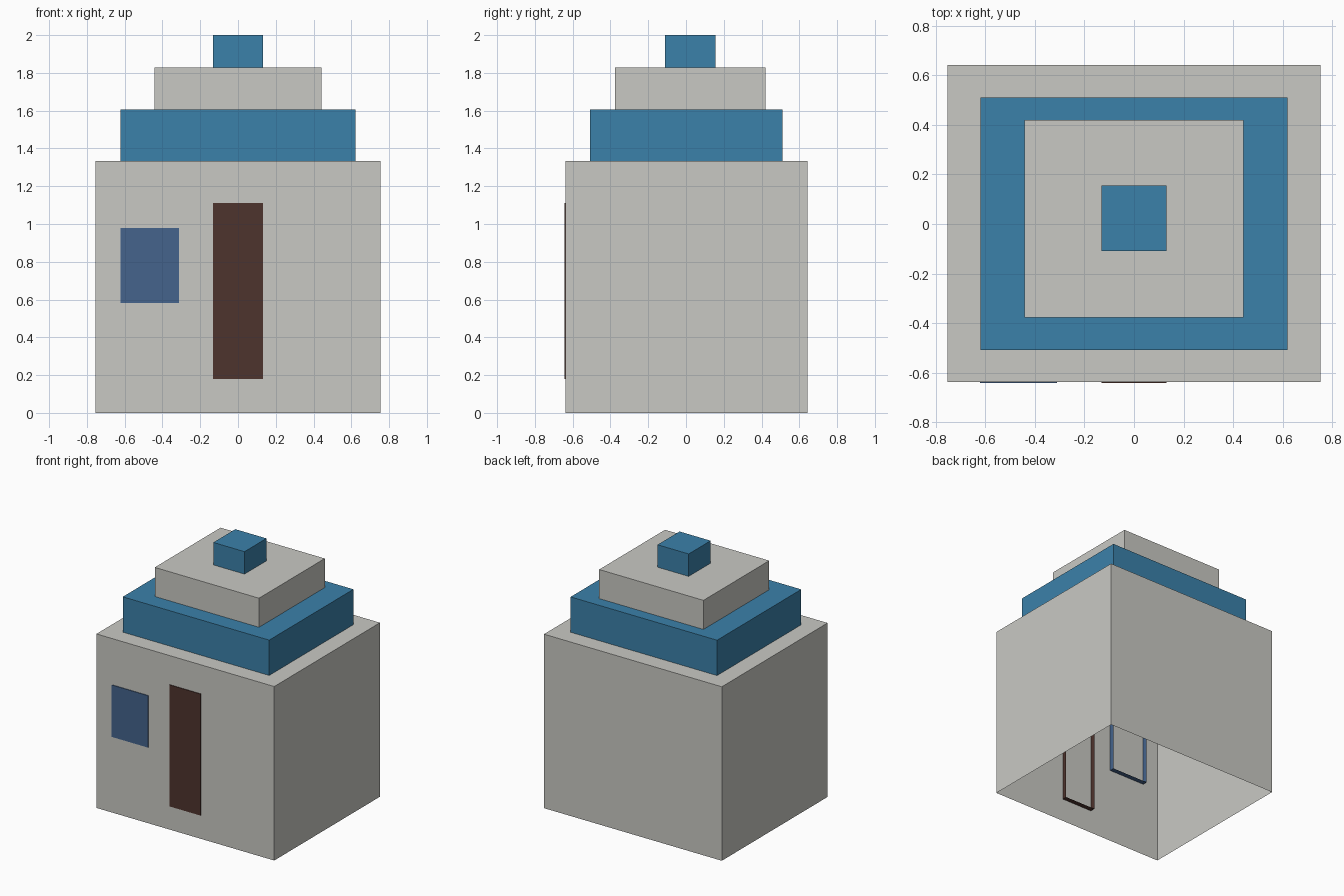
import bpy
import bmesh
from mathutils import Vector

if "Cube" in bpy.data.objects:
    bpy.data.objects.remove(bpy.data.objects["Cube"])


def material(name, rgb):
    m = bpy.data.materials.new(name)
    m.diffuse_color = (*rgb, 1.0)
    m.use_nodes = True
    m.node_tree.nodes["Principled BSDF"].inputs["Base Color"].default_value = m.diffuse_color
    return m


stone = material("pale_stone", (0.584, 0.584, 0.552))
blue = material("roof_blue", (0.044, 0.220, 0.402))
glass = material("window_blue", (0.058, 0.125, 0.262))
wood = material("dark_wood", (0.076, 0.033, 0.026))


def open_box(name, x, y, z, mat, open_side):
    """Box between the given ranges, without the face pointing to open_side."""
    bm = bmesh.new()
    bmesh.ops.create_cube(bm, size=1.0)
    for v in bm.verts:
        v.co = [(lo + hi) / 2 + c * (hi - lo) for c, (lo, hi) in zip(v.co, (x, y, z))]
    bm.normal_update()
    hidden = [f for f in bm.faces if f.normal.dot(Vector(open_side)) > 0.9]
    bmesh.ops.delete(bm, geom=hidden, context='FACES')
    mesh = bpy.data.meshes.new(name)
    bm.to_mesh(mesh)
    bm.free()
    mesh.materials.append(mat)
    obj = bpy.data.objects.new(name, mesh)
    bpy.context.collection.objects.link(obj)
    return obj


DOWN, BACK = (0, 0, -1), (0, 1, 0)

# House body and stepped roof, all open underneath
for name, half_x, y, z, mat in (
    ("house_body", 0.754, (-0.638, 0.643), (0.0, 1.334), stone),
    ("lower_roof_step", 0.621, (-0.509, 0.511), (1.334, 1.605), blue),
    ("upper_roof_step", 0.442, (-0.377, 0.420), (1.605, 1.828), stone),
    ("roof_cap", 0.132, (-0.110, 0.156), (1.828, 2.0), blue),
):
    open_box(name, (-half_x, half_x), y, z, mat, DOWN)

# Door and window: shallow boxes through the front wall, open to the inside
FRONT = (-0.643, -0.60)
open_box("front_door", (-0.132, 0.132), FRONT, (0.18, 1.112), wood, BACK)
open_box("front_window", (-0.622, -0.312), FRONT, (0.582, 0.98), glass, BACK)
